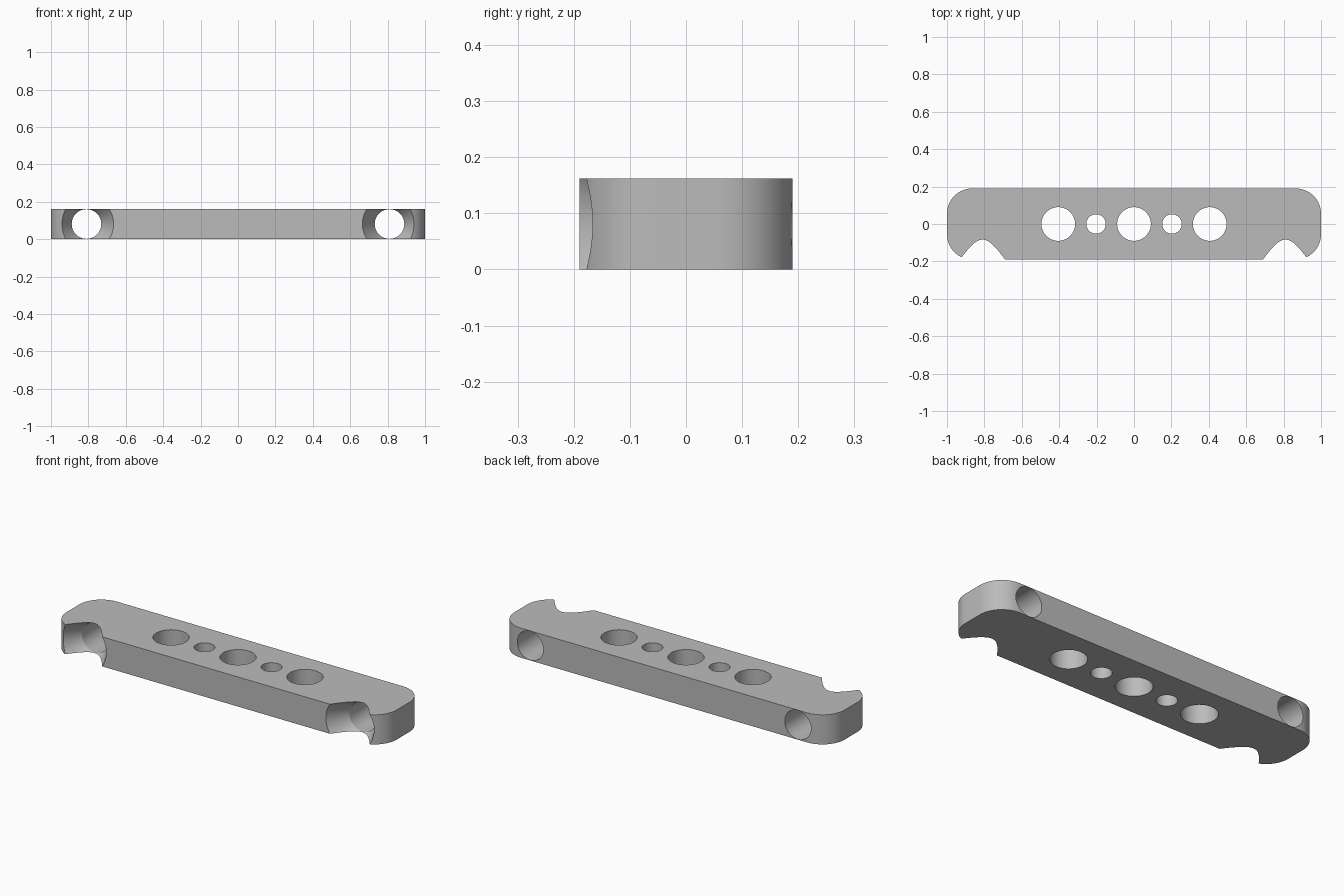
import bpy, bmesh, math
from mathutils import Matrix, Vector

old = bpy.data.objects.get("Cube")
if old:
    bpy.data.objects.remove(old, do_unlink=True)

L, W, H = 1.0, 0.19, 0.162      # half length, half width, thickness
CORNER = 0.135
BORE, BORE_X, FLARE_Y = 0.079, 0.81, -0.08

grey = bpy.data.materials.new("light_grey")
grey.use_nodes = True
colour = (0.5, 0.5, 0.5, 1)
grey.diffuse_color = colour
grey.node_tree.nodes["Principled BSDF"].inputs["Base Color"].default_value = colour


def make_object(name, bm):
    bmesh.ops.recalc_face_normals(bm, faces=bm.faces)
    mesh = bpy.data.meshes.new(name)
    bm.to_mesh(mesh)
    bm.free()
    mesh.materials.append(grey)
    obj = bpy.data.objects.new(name, mesh)
    bpy.context.collection.objects.link(obj)
    return obj


def lathe_cutter(name, profile, matrix, sides=64):
    """Closed solid of revolution from (radius, height) pairs."""
    bm = bmesh.new()
    rings = [[bm.verts.new((r * math.cos(2 * math.pi * i / sides),
                            r * math.sin(2 * math.pi * i / sides), h))
              for i in range(sides)] for r, h in profile]
    for a, b in zip(rings, rings[1:]):
        for i in range(sides):
            j = (i + 1) % sides
            bm.faces.new((a[i], a[j], b[j], b[i]))
    bm.faces.new(rings[0])
    bm.faces.new(rings[-1])
    bm.transform(matrix)
    obj = make_object(name, bm)
    obj.hide_render = True
    return obj


# Bar with rounded vertical corners
bm = bmesh.new()
bmesh.ops.create_cube(bm, size=1)
bm.transform(Matrix.Translation((0, 0, H / 2)) @ Matrix.Diagonal((2 * L, 2 * W, H, 1)))
upright = [e for e in bm.edges
           if abs((e.verts[0].co - e.verts[1].co).normalized().z) > 0.9]
bmesh.ops.bevel(bm, geom=upright, offset=CORNER, segments=16, profile=0.5, affect='EDGES')
bar = make_object("mounting_bar", bm)

# Vertical holes: large and small alternating
cutters = []
for x, r in ((-0.405, 0.09), (-0.203, 0.052), (0, 0.09), (0.203, 0.052), (0.405, 0.09)):
    cutters.append(lathe_cutter("hole_cutter", [(r, -0.1), (r, H + 0.1)],
                                Matrix.Translation((x, 0, 0))))

# Cross bores, flared towards the front
flare_end = -0.3
flare_r = BORE + 0.6 * (FLARE_Y - flare_end)
for side in (-1, 1):
    place = Matrix.Translation((side * BORE_X, 0, H / 2)) @ Matrix.Rotation(-math.pi / 2, 4, 'X')
    cutters.append(lathe_cutter("bore_cutter",
                                [(flare_r, flare_end), (BORE, FLARE_Y), (BORE, 0.3)], place))

# Cut the holes and bake the result
for c in cutters:
    mod = bar.modifiers.new("cut", 'BOOLEAN')
    mod.operation = 'DIFFERENCE'
    mod.solver = 'EXACT'
    mod.object = c
bpy.context.view_layer.update()
baked = bpy.data.meshes.new_from_object(bar.evaluated_get(bpy.context.evaluated_depsgraph_get()))
bar.modifiers.clear()
bar.data = baked
for c in cutters:
    bpy.data.objects.remove(c, do_unlink=True)
baked.materials.clear()
baked.materials.append(grey)
for p in baked.polygons:
    p.material_index = 0

# Smooth curved walls, crisp rims
bpy.ops.object.select_all(action='DESELECT')
bar.select_set(True)
bpy.context.view_layer.objects.active = bar
bpy.ops.object.shade_smooth_by_angle(angle=math.radians(25))
